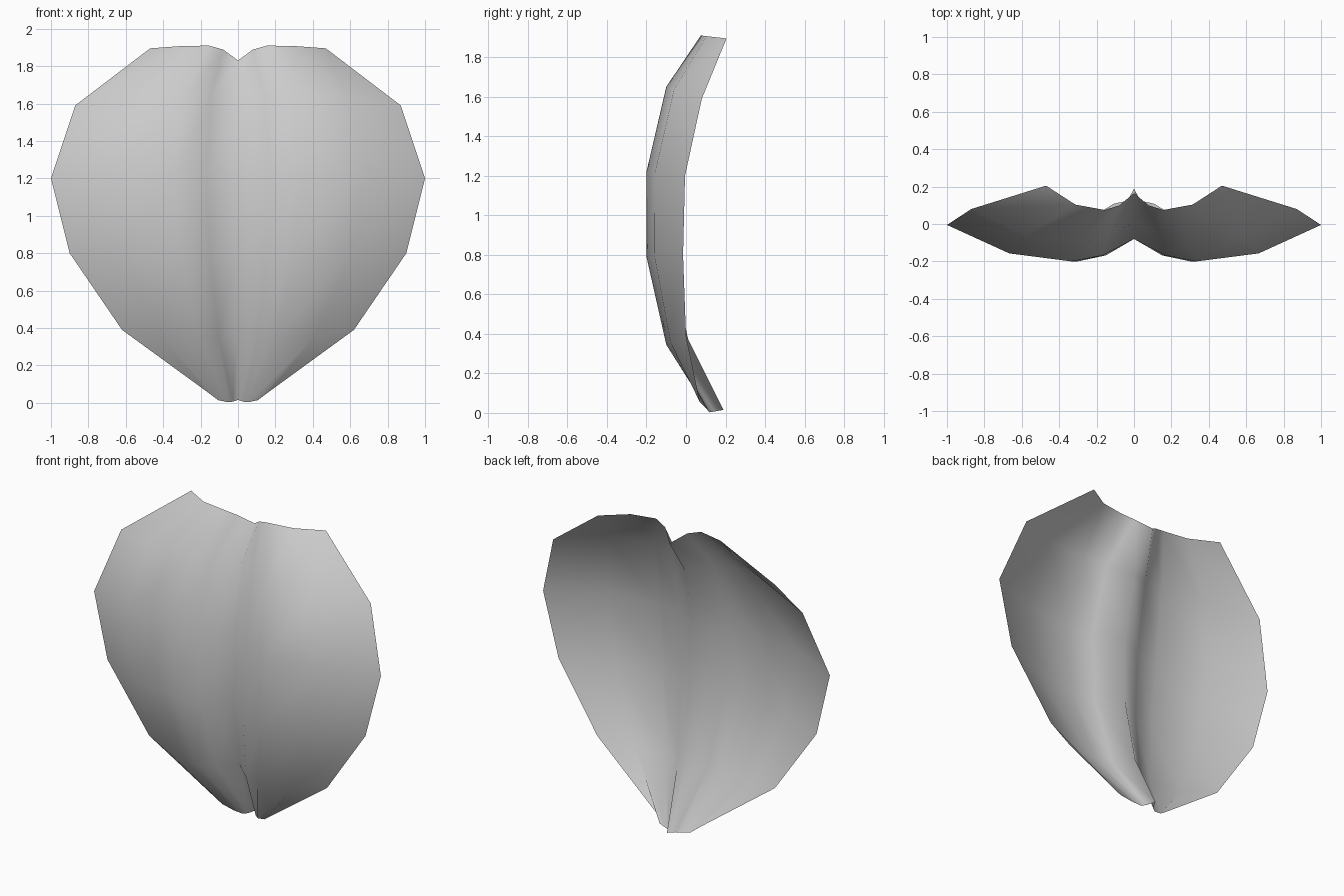
import bpy
import bmesh

cube = bpy.data.objects.get("Cube")
if cube:
    bpy.data.objects.remove(cube, do_unlink=True)

# Plain grey material
grey = bpy.data.materials.new("plain grey")
grey.use_nodes = True
colour = (0.6, 0.6, 0.6, 1)
grey.diffuse_color = colour
grey.node_tree.nodes["Principled BSDF"].inputs["Base Color"].default_value = colour

# Cross-section of one lobe: distance out, share of valley offset, share of edge offset
section = [(0, 1, 0), (1 / 6, 0.27, 0), (1 / 3, 0, 0), (2 / 3, 0, 0.22), (1, 0, 1)]

# Rows from tip to notch: half width, crest (y, z), valley offset (y, z), edge offset (y, z)
rows = [
    (0.16, (0.12, 0.003), (0.07, 0.012), (-0.05, 0.052)),
    (0.62, (-0.10, 0.345), (0.11, 0.03), (0.10, 0.045)),
    (0.90, (-0.20, 0.79), (0.12, 0.01), (0.185, 0.01)),
    (1.00, (-0.20, 1.22), (0.12, -0.01), (0.195, -0.02)),
    (0.87, (-0.10, 1.65), (0.11, -0.05), (0.18, -0.06)),
    (0.47, (0.075, 1.91), (0.09, -0.08), (0.13, -0.015)),
]


def build_petal(name):
    """Right and left lobes share the middle vein, so one grid spans both."""
    bm = bmesh.new()
    grid = []
    for width, crest, valley, edge in rows:
        line = []
        for side, part in ((-1, section[:0:-1]), (1, section)):
            for out, v, e in part:
                y, z = (c + a * v + b * e for c, a, b in zip(crest, valley, edge))
                line.append(bm.verts.new((side * out * width, y, z)))
        grid.append(line)
    for low, high in zip(grid, grid[1:]):
        for i in range(len(low) - 1):
            bm.faces.new((low[i], low[i + 1], high[i + 1], high[i])).smooth = True
    mesh = bpy.data.meshes.new(name)
    bm.to_mesh(mesh)
    bm.free()
    mesh.materials.append(grey)
    petal = bpy.data.objects.new(name, mesh)
    bpy.context.collection.objects.link(petal)
    return petal


build_petal("petal")
